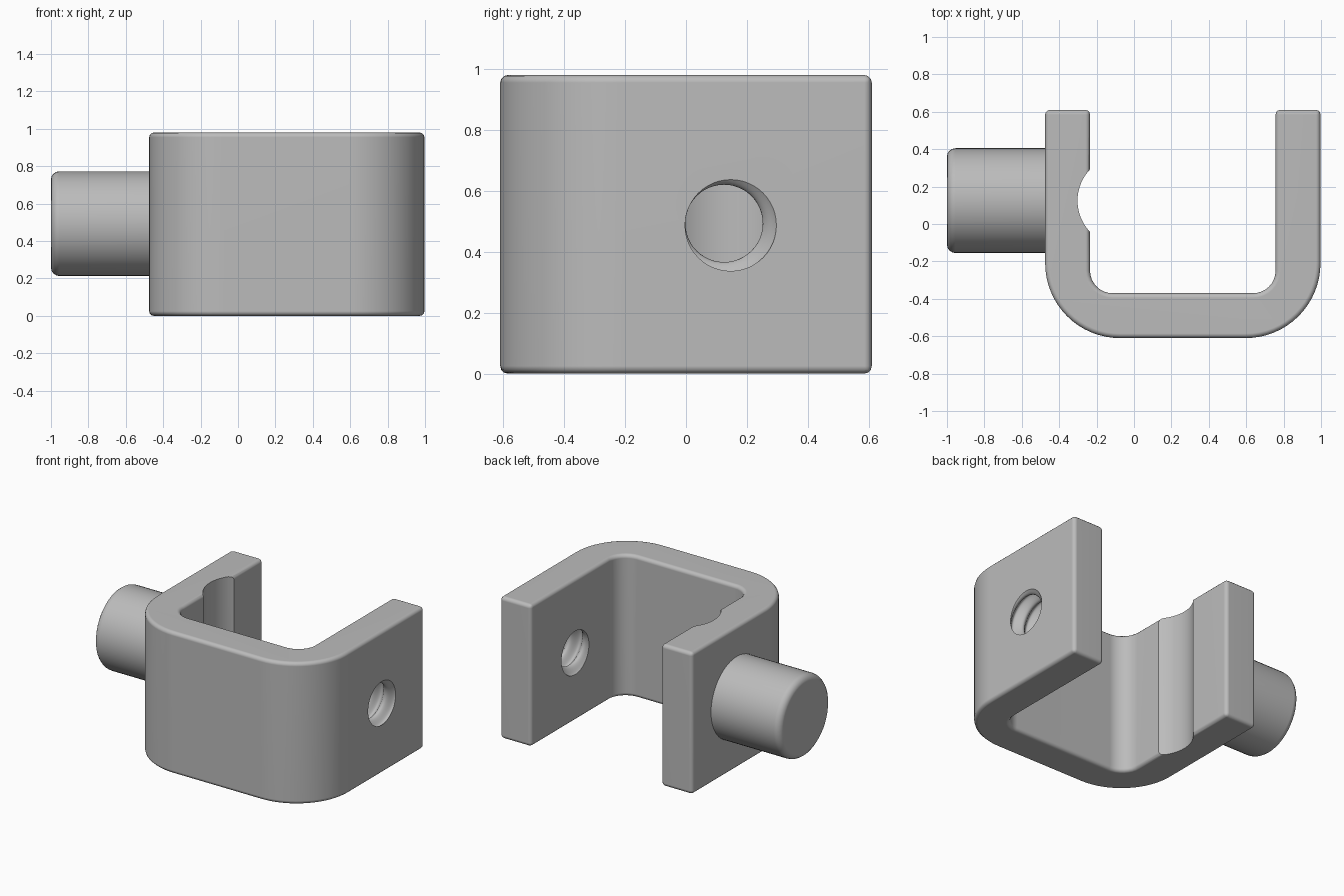
import bpy, bmesh
from math import cos, sin, pi, radians
from mathutils import Matrix

cube = bpy.data.objects.get("Cube")
if cube:
    bpy.data.objects.remove(cube, do_unlink=True)

GREY = (0.5, 0.5, 0.5, 1)
metal = bpy.data.materials.new("plain grey metal")
metal.use_nodes = True
metal.diffuse_color = GREY
metal.node_tree.nodes["Principled BSDF"].inputs["Base Color"].default_value = GREY

# Shared axis of stud and threaded hole
AXIS_Y, AXIS_Z = 0.125, 0.493
HEIGHT = 0.98


def make_object(name, bm):
    bmesh.ops.recalc_face_normals(bm, faces=bm.faces)
    mesh = bpy.data.meshes.new(name)
    bm.to_mesh(mesh)
    bm.free()
    mesh.materials.append(metal)
    obj = bpy.data.objects.new(name, mesh)
    bpy.context.collection.objects.link(obj)
    return obj


def activate(obj):
    bpy.ops.object.select_all(action='DESELECT')
    obj.select_set(True)
    bpy.context.view_layer.objects.active = obj


def apply_modifier(obj, mod):
    activate(obj)
    bpy.ops.object.modifier_apply(modifier=mod.name)


def round_edges(obj, width, segments):
    mod = obj.modifiers.new("rounded edges", 'BEVEL')
    mod.width, mod.segments = width, segments
    mod.limit_method, mod.angle_limit = 'ANGLE', radians(40)
    mod.use_clamp_overlap = False
    apply_modifier(obj, mod)


def cut(obj, cutter):
    mod = obj.modifiers.new("cut", 'BOOLEAN')
    mod.operation, mod.solver, mod.object = 'DIFFERENCE', 'EXACT', cutter
    apply_modifier(obj, mod)
    bpy.data.objects.remove(cutter, do_unlink=True)


def finish(obj):
    activate(obj)
    bpy.ops.object.shade_smooth_by_angle(angle=radians(35))
    mod = obj.modifiers.new("clean flat shading", 'WEIGHTED_NORMAL')
    mod.keep_sharp = True


def arc(cx, cy, r, start, end, steps):
    angles = [radians(start + (end - start) * i / steps) for i in range(steps + 1)]
    return [(cx + r * cos(a), cy + r * sin(a)) for a in angles]


def cylinder(name, radius, length, matrix, sides):
    bm = bmesh.new()
    bmesh.ops.create_cone(bm, cap_ends=True, segments=sides, radius1=radius,
                          radius2=radius, depth=length, matrix=matrix)
    return make_object(name, bm)


# U-shaped bracket: outer outline, then inner outline back again
LEFT, RIGHT, BACK, FRONT, WALL = 0.997, -0.475, 0.61, -0.61, 0.24
R_OUT, R_IN = 0.4, 0.12
outline = [(RIGHT, BACK)]
outline += arc(RIGHT + R_OUT, FRONT + R_OUT, R_OUT, 180, 270, 16)
outline += arc(LEFT - R_OUT, FRONT + R_OUT, R_OUT, 270, 360, 16)
outline += [(LEFT, BACK), (LEFT - WALL, BACK)]
outline += arc(LEFT - WALL - R_IN, FRONT + WALL + R_IN, R_IN, 360, 270, 8)
outline += arc(RIGHT + WALL + R_IN, FRONT + WALL + R_IN, R_IN, 270, 180, 8)
outline += [(RIGHT + WALL, BACK)]

bm = bmesh.new()
base = bm.faces.new([bm.verts.new((x, y, 0)) for x, y in outline])
top = bmesh.ops.extrude_face_region(bm, geom=[base])["geom"]
bmesh.ops.translate(bm, vec=(0, 0, HEIGHT),
                    verts=[v for v in top if isinstance(v, bmesh.types.BMVert)])
bracket = make_object("bracket", bm)
round_edges(bracket, 0.025, 3)

# Vertical groove inside the right arm
cut(bracket, cylinder("groove_cutter", 0.242, 2 * HEIGHT,
                      Matrix.Translation((-0.06, AXIS_Y, HEIGHT / 2)), 64))

# Threaded hole in the left arm: a circle whose centre winds round the axis
PITCH, OFFSET, HOLE_R, SIDES = 0.11, 0.023, 0.15, 48
bm = bmesh.new()
rings = []
for i in range(51):
    x = 0.72 + 0.31 * i / 50
    turn = -0.28 + 2 * pi * (x - LEFT) / PITCH
    cy, cz = AXIS_Y + OFFSET * cos(turn), AXIS_Z + OFFSET * sin(turn)
    rings.append([bm.verts.new((x, y, z)) for y, z in arc(cy, cz, HOLE_R, 0, 360, SIDES)[:-1]])
for a, b in zip(rings, rings[1:]):
    for k in range(SIDES):
        n = (k + 1) % SIDES
        bm.faces.new((a[k], a[n], b[n], b[k]))
bm.faces.new(rings[0])
bm.faces.new(rings[-1])
cut(bracket, make_object("thread_cutter", bm))
finish(bracket)

# Round stud standing out from the right arm
STUD_END, STUD_ROOT = -1.0, -0.42
place = Matrix.Translation(((STUD_END + STUD_ROOT) / 2, AXIS_Y, AXIS_Z)) @ Matrix.Rotation(pi / 2, 4, 'Y')
stud = cylinder("stud", 0.28, STUD_ROOT - STUD_END, place, 48)
round_edges(stud, 0.045, 4)
finish(stud)
